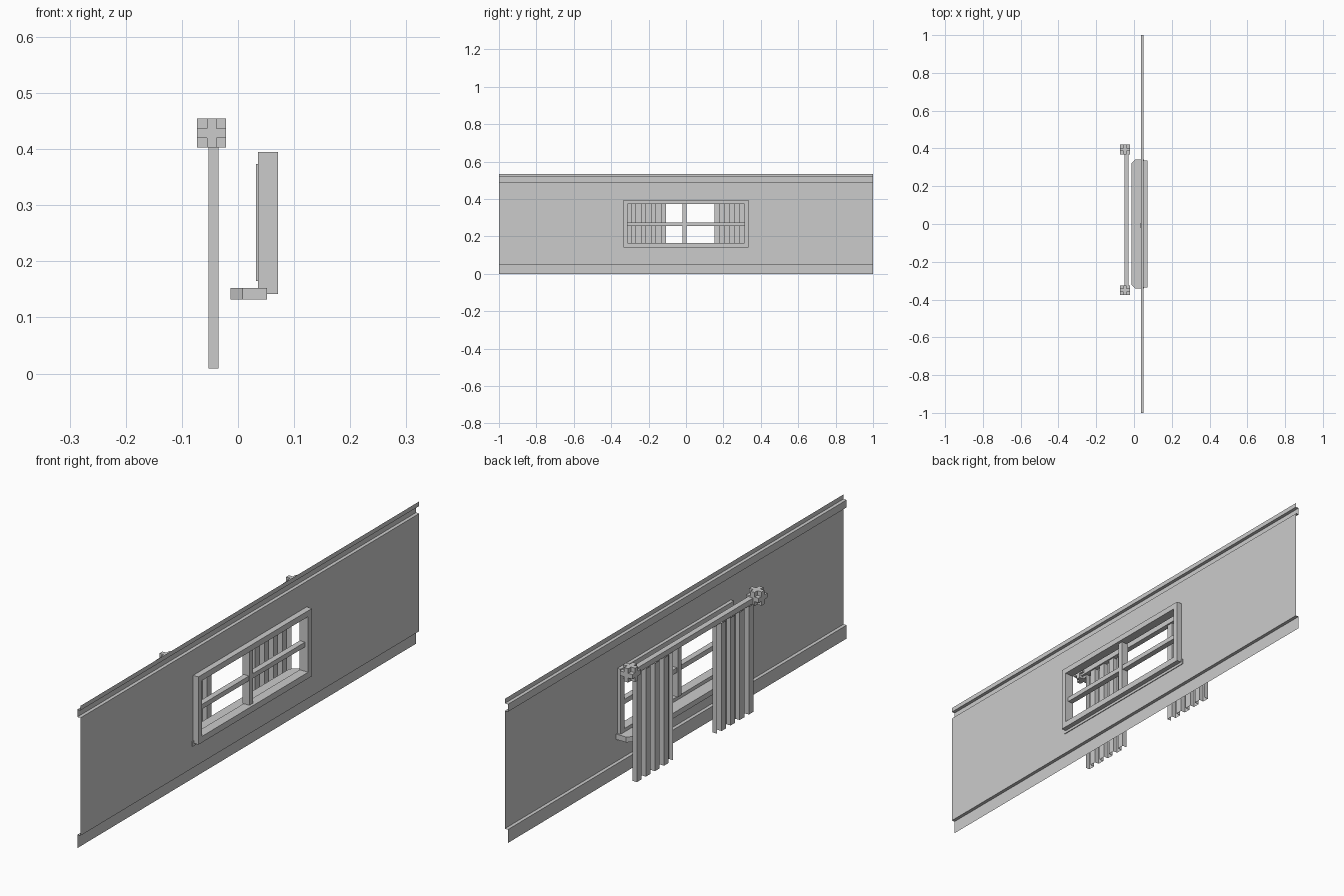
import bpy, bmesh

if "Cube" in bpy.data.objects:
    bpy.data.objects.remove(bpy.data.objects["Cube"])


def make_object(name, bm):
    mesh = bpy.data.meshes.new(name)
    bm.to_mesh(mesh)
    bm.free()
    obj = bpy.data.objects.new(name, mesh)
    bpy.context.collection.objects.link(obj)
    return obj


def box(name, x, y, z):
    bm = bmesh.new()
    bmesh.ops.create_cube(bm, size=1)
    for v in bm.verts:
        for i, (lo, hi) in enumerate((x, y, z)):
            v.co[i] = lo if v.co[i] < 0 else hi
    return make_object(name, bm)


def prism(name, rings, bottom, top):
    """Solid between a flat outline and an optional hole: rings of 4 or one outline."""
    bm = bmesh.new()
    face = bm.faces.new([bm.verts.new((x, y, bottom)) for x, y in rings])
    ext = bmesh.ops.extrude_face_region(bm, geom=[face])
    for v in ext["geom"]:
        if isinstance(v, bmesh.types.BMVert):
            v.co.z = top
    bmesh.ops.recalc_face_normals(bm, faces=bm.faces)
    return make_object(name, bm)


# Wall: thin moulded sheet with baseboard and crown, window hole left open
WALL, TRIM = 0.049, 0.036
profile = [(TRIM, 0), (TRIM, 0.05), (WALL, 0.05), (WALL, 0.15), (WALL, 0.385),
           (WALL, 0.49), (TRIM, 0.49), (TRIM, 0.518), (WALL, 0.518), (WALL, 0.535)]
columns = [-1, -0.325, 0.325, 1]
bm = bmesh.new()
grid = [[bm.verts.new((x, y, z)) for y in columns] for x, z in profile]
for i in range(len(profile) - 1):
    for j in range(3):
        if (i, j) != (3, 1):
            bm.faces.new((grid[i][j], grid[i][j + 1], grid[i + 1][j + 1], grid[i + 1][j]))
make_object("wall", bm)

# Window frame: outer and inner rectangles, front and back
bm = bmesh.new()
loops = []
for x, hy, z0, z1 in ((0.036, 0.335, 0.142, 0.395), (0.071, 0.335, 0.142, 0.395),
                      (0.071, 0.313, 0.165, 0.373), (0.036, 0.313, 0.165, 0.373)):
    loops.append([bm.verts.new((x, y, z)) for y, z in
                  ((-hy, z0), (hy, z0), (hy, z1), (-hy, z1))])
for a in range(4):
    for k in range(4):
        p, q, n = loops[a], loops[(a + 1) % 4], (k + 1) % 4
        bm.faces.new((p[k], p[n], q[n], q[k]))
bmesh.ops.recalc_face_normals(bm, faces=bm.faces)
make_object("window_frame", bm)

# Window bars
box("vertical_bar", (0.032, 0.06), (-0.018, 0.002), (0.165, 0.373))
box("horizontal_bar", (0.036, 0.058), (-0.313, 0.313), (0.256, 0.274))

# Sill with chamfered room-side corners
prism("window_sill", [(0.052, -0.342), (0.052, 0.342), (0.008, 0.342), (-0.013, 0.321),
                      (-0.013, -0.321), (0.008, -0.342)], 0.132, 0.152)

# Curtain rod
MID = 0.022
box("curtain_rod", (-0.05, -0.029), (MID - 0.37, MID + 0.37), (0.412, 0.432))

# Finials: block balls, a 3x3x3 cube without its corners
for side in (-1, 1):
    cell = 0.0172
    centre = (-0.047, MID + side * 0.373, 0.4285)
    bm = bmesh.new()
    filled = {(i, j, k) for i in (-1, 0, 1) for j in (-1, 0, 1) for k in (-1, 0, 1)
              if abs(i * j * k) == 0}
    for c in filled:
        for axis in range(3):
            for s in (-1, 1):
                n = list(c)
                n[axis] += s
                if tuple(n) in filled:
                    continue
                corners = []
                for u, w in ((-1, -1), (1, -1), (1, 1), (-1, 1)):
                    p = [0, 0, 0]
                    p[axis], p[(axis + 1) % 3], p[(axis + 2) % 3] = s, u, w
                    corners.append(bm.verts.new([centre[a] + cell * (c[a] + p[a] / 2)
                                                 for a in range(3)]))
                bm.faces.new(corners if s > 0 else corners[::-1])
    bmesh.ops.remove_doubles(bm, verts=bm.verts, dist=0.0005)
    make_object("rod_finial", bm)

# Curtains: square-pleated sheets
for side in (-1, 1):
    bm = bmesh.new()
    previous = None
    for i in range(9):
        y = MID + side * (0.344 - i * 0.0268)
        xs = (-0.053, -0.035) if i % 2 else (-0.035, -0.053)
        for x in xs:
            pair = [bm.verts.new((x, y, z)) for z in (0.009, 0.412)]
            if previous:
                bm.faces.new((previous[0], pair[0], pair[1], previous[1]))
            previous = pair
    make_object("curtain", bm)
